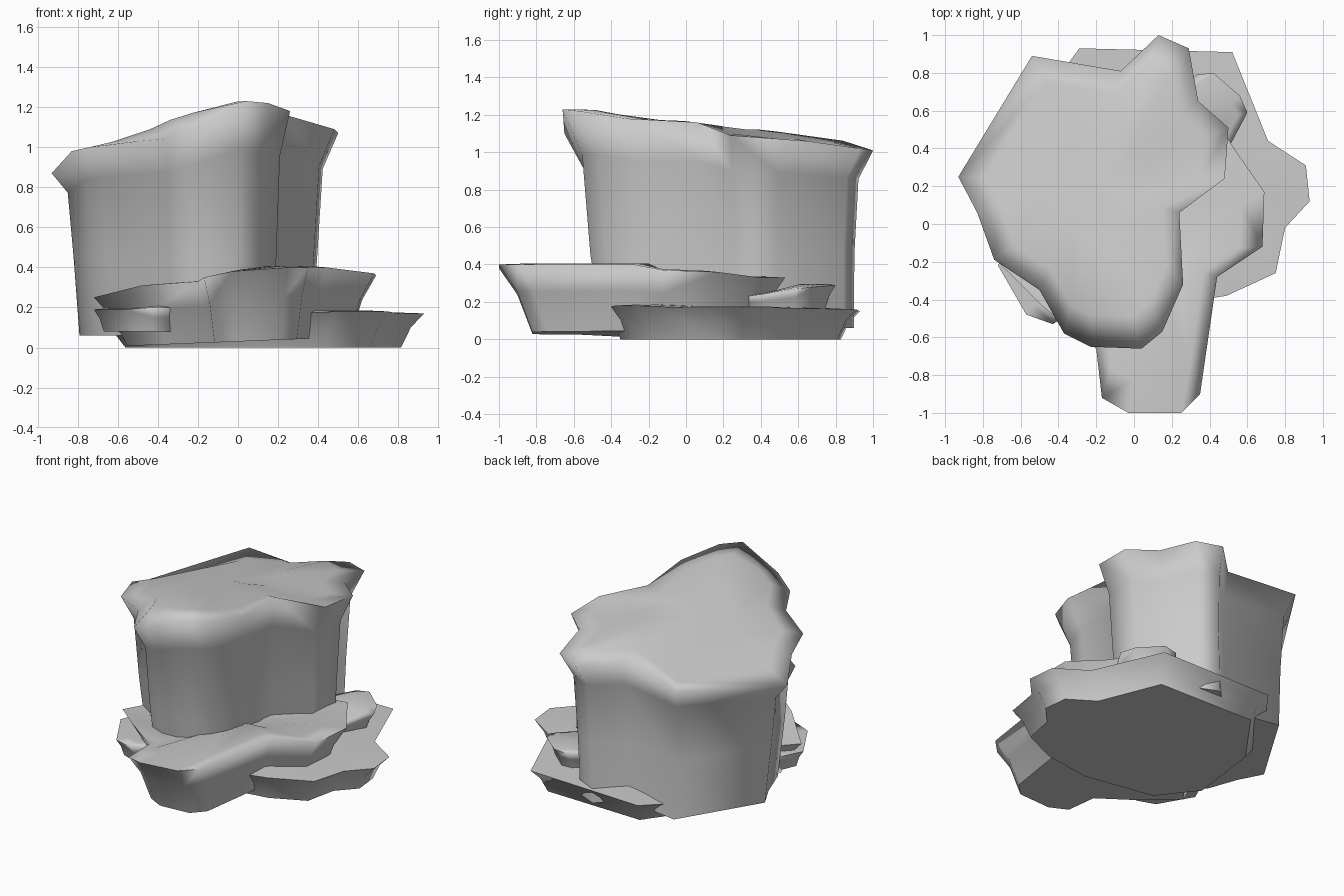
import bpy, bmesh, math

if "Cube" in bpy.data.objects:
    bpy.data.objects.remove(bpy.data.objects["Cube"])


def rock(name, rim, centre, rings, crown):
    """Loft a rock from its rim: crown rings inward, then wall rings downward."""
    bm = bmesh.new()
    cx, cy = centre

    def ring(scale, height, dy=0):
        return [bm.verts.new((cx + (x - cx) * scale, cy + (y - cy) * scale + dy,
                              height(cx + (x - cx) * scale, cy + (y - cy) * scale, z)))
                for x, y, z in rim]

    loops = [ring(s, crown) for s in (0.4, 0.8)]
    loops.append(ring(1.0, lambda x, y, z: z))
    loops += [ring(s, h, dy) for s, h, dy in rings]
    n = len(rim)
    for upper, lower in zip(loops, loops[1:]):
        for i in range(n):
            j = (i + 1) % n
            bm.faces.new((upper[i], upper[j], lower[j], lower[i]))
    # close the top with a fan and the bottom with a flat face
    mid_z = sum(v.co.z for v in loops[0]) / n
    mid = bm.verts.new((cx, cy, mid_z))
    for i in range(n):
        bm.faces.new((mid, loops[0][(i + 1) % n], loops[0][i]))
    base = bm.faces.new(loops[-1])
    bmesh.ops.recalc_face_normals(bm, faces=bm.faces)
    bmesh.ops.split_edges(bm, edges=base.edges)  # crisp bottom edge
    mesh = bpy.data.meshes.new(name)
    bm.to_mesh(mesh)
    bm.free()
    obj = bpy.data.objects.new(name, mesh)
    bpy.context.collection.objects.link(obj)
    bpy.ops.object.select_all(action='DESELECT')
    obj.select_set(True)
    bpy.context.view_layer.objects.active = obj
    bpy.ops.object.shade_smooth_by_angle(angle=math.radians(110))
    return obj


def slab(name, rim, centre, base_scale, base, bevel=0.006):
    """Ledge with a nearly flat top and an undercut wall."""
    mid = (1 + base_scale) / 2 - 0.01
    return rock(name, rim, centre,
                [(mid, lambda x, y, z: z * 0.6 + base(x) * 0.4, 0),
                 (base_scale, lambda x, y, z: base(x), 0)],
                lambda x, y, z: z + bevel)


# tall main rock with a sloping crown and overhanging rim
main_rim = [(-.93, .25, .87), (-.83, .06, .98), (-.74, -.19, 1.0), (-.5, -.35, 1.03),
            (-.37, -.58, 1.04), (-.23, -.65, 1.1), (.04, -.66, 1.23), (.15, -.57, 1.22),
            (.26, -.32, 1.18), (.24, .06, 1.16), (.48, .24, 1.09), (.5, .51, 1.07),
            (.34, .65, 1.06), (.29, .93, 1.02), (.13, 1.0, 1.01), (-.07, .81, .99),
            (-.54, .89, .97)]
rock("main_rock", main_rim, (-.2, .2),
     [(.89, lambda x, y, z: z * .6 + .25, .01),
      (.85, lambda x, y, z: .45, .02),
      (.81, lambda x, y, z: .06, .05)],
     lambda x, y, z: 1.17 - .12 * y - .25 * max(0, -x) - .12 * max(0, x))

# middle ledge jutting forward
slab("front_ledge",
     [(.69, .17, .36), (.68, -.12, .37), (.44, -.28, .40), (.35, -.9, .40),
      (.25, -1, .40), (-.03, -1, .38), (-.17, -.92, .35), (-.2, -.66, .33),
      (-.48, -.44, .31), (-.72, -.2, .25), (-.5, .1, .27), (.2, .5, .32),
      (.45, .53, .33), (.53, .4, .33)],
     (.08, -.15), .79, lambda x: .03 + .04 * x)

# low ledge spreading to the right and back
slab("base_ledge",
     [(.49, -.38, .18), (.75, -.26, .18), (.8, -.02, .17), (.93, .12, .17),
      (.91, .31, .17), (.71, .44, .17), (.52, .91, .16), (-.29, .93, .15),
      (-.6, .5, .1), (-.67, -.06, .1), (-.45, -.34, .12), (.1, -.44, .16)],
     (.1, .2), .86, lambda x: 0)

# small ledge at the front left
slab("left_ledge",
     [(-.72, -.22, .19), (-.57, -.48, .19), (-.43, -.53, .2), (-.31, -.45, .2),
      (-.25, -.1, .2), (-.6, .05, .2)],
     (-.38, -.2), .85, lambda x: .08)

# thin tilted ledge at the back right
slab("back_ledge",
     [(.33, .79, .28), (.42, .8, .29), (.56, .68, .28), (.6, .59, .27),
      (.5, .4, .24), (.46, .17, .21), (.2, .2, .21), (.15, .6, .25)],
     (.33, .5), .8, lambda x: .15)
